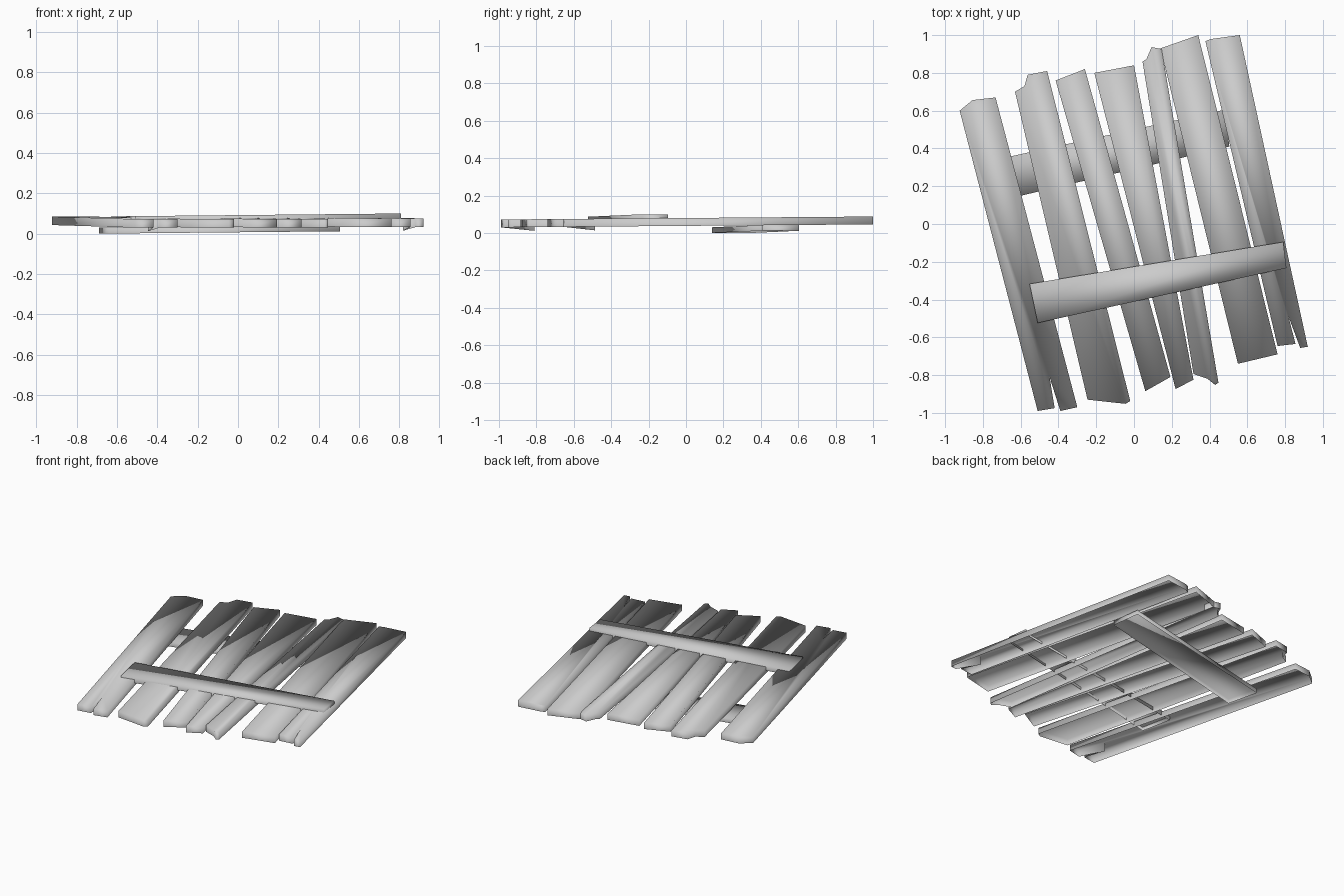
import bpy

# Remove the default cube only
default = bpy.data.objects.get("Cube")
if default:
    bpy.data.objects.remove(default, do_unlink=True)

# One weathered grey for all the boards
grey = bpy.data.materials.new("weathered_grey")
grey.use_nodes = True
colour = (0.6, 0.6, 0.6, 1.0)
grey.diffuse_color = colour
grey.node_tree.nodes["Principled BSDF"].inputs["Base Color"].default_value = colour


def board(name, outline, top, depth, split=None):
    """Open-bottomed board: a top face with walls hanging from its outline.

    outline runs clockwise seen from above, top(x, y) gives the upper surface
    height, and split is the index of the crack corner with a deeper wall.
    """
    count = len(outline)
    upper = [(x, y, top(x, y)) for x, y in outline]
    lower = [(x, y, z - depth) for x, y, z in upper]
    if split is not None:
        x, y, z = lower[split]
        lower[split] = (x, y, z - 0.02)
    faces = [tuple(reversed(range(count)))]
    for i in range(count):
        j = (i + 1) % count
        faces.append((i, j, count + j, count + i))
    mesh = bpy.data.meshes.new(name)
    mesh.from_pydata(upper + lower, [], faces)
    mesh.validate()
    mesh.materials.append(grey)
    # Shading rolls softly over the board edges
    mesh.polygons.foreach_set("use_smooth", [True] * len(mesh.polygons))
    mesh.update()
    result = bpy.data.objects.new(name, mesh)
    bpy.context.collection.objects.link(result)
    return result


def plank_top(x, y):
    return 0.08 + 0.008 * y


def front_rail_top(x, y):
    return 0.092 + 0.01 * x


def back_rail_top(x, y):
    return 0.037 + 0.01 * x


def plank(name, back_end, front_end, split=None):
    """Plank from its two broken ends: back left to right, front right to left."""
    index = None if split is None else len(back_end) + split
    return board(name, back_end + front_end, plank_top, 0.042, split=index)


# Planks, from the right side of the panel to the left
plank("outer_right_plank",
      [(-.923, .6), (-.855, .656), (-.733, .67)],
      [(-.3, -.97), (-.39, -.99), (-.447, -.81), (-.42, -.975), (-.51, -.99)],
      split=2)
plank("wide_right_plank",
      [(-.63, .7), (-.58, .73), (-.563, .79), (-.46, .81)],
      [(-.02, -.937), (-.045, -.952), (-.246, -.93)])
plank("inner_right_plank",
      [(-.415, .76), (-.26, .82)],
      [(.193, -.81), (.06, -.885)])
plank("middle_plank",
      [(-.21, .8), (0, .84)],
      [(.315, -.825), (.22, -.873)])
plank("narrow_left_plank",
      [(.045, .86), (.066, .873), (.093, .937), (.146, .926)],
      [(.447, -.84), (.43, -.852), (.39, -.82), (.315, -.794)])
plank("wide_left_plank",
      [(.14, .93), (.34, 1)],
      [(.76, -.69), (.55, -.74)])
plank("outer_left_plank",
      [(.378, .968), (.405, .979), (.56, 1)],
      [(.92, -.65), (.88, -.656), (.817, -.487), (.855, -.635), (.76, -.646)],
      split=2)

# Cross rails: one above the planks, one below
board("front_rail",
      [(-.553, -.317), (.79, -.095), (.807, -.233), (-.51, -.524)],
      front_rail_top, 0.035)
board("back_rail",
      [(-.69, .35), (.48, .605), (.505, .41), (-.64, .14)],
      back_rail_top, 0.03)
